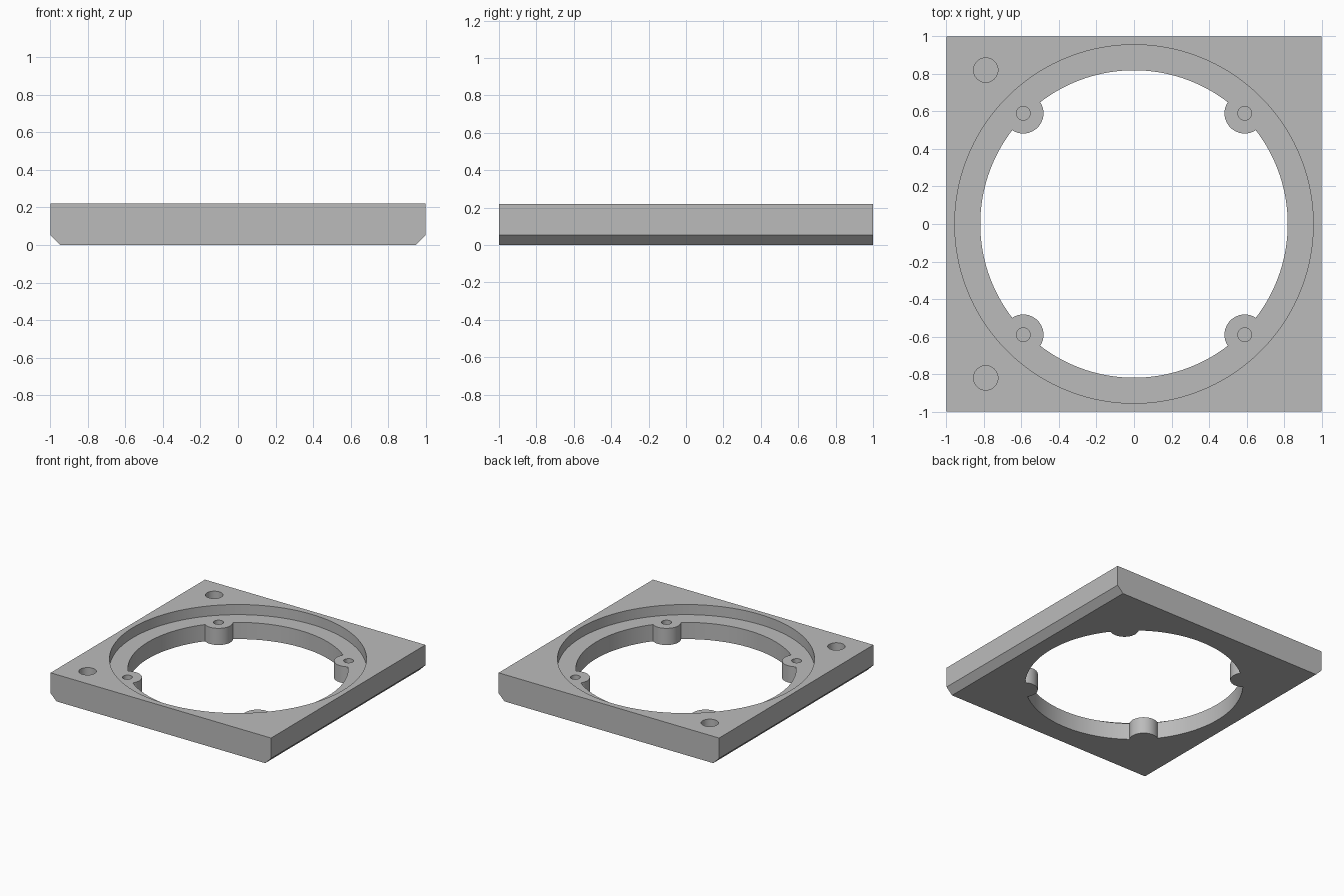
import bpy
import bmesh
import math

cube = bpy.data.objects.get("Cube")
if cube:
    bpy.data.objects.remove(cube, do_unlink=True)

HEIGHT = 0.22        # plate thickness
CHAMFER = 0.053      # lower bevel on the left and right sides
FLOOR = 0.137        # level of the recessed ledge
BOSS = 0.59          # screw boss offset from the centre

grey = bpy.data.materials.new("plain_grey")
grey.use_nodes = True
colour = (0.5, 0.5, 0.5, 1)
grey.diffuse_color = colour
grey.node_tree.nodes["Principled BSDF"].inputs["Base Color"].default_value = colour


def add_object(name, bm):
    bmesh.ops.recalc_face_normals(bm, faces=bm.faces)
    mesh = bpy.data.meshes.new(name)
    bm.to_mesh(mesh)
    bm.free()
    mesh.materials.append(grey)
    obj = bpy.data.objects.new(name, mesh)
    bpy.context.collection.objects.link(obj)
    return obj


def cylinder(name, x, y, radius, bottom, top, sides):
    bm = bmesh.new()
    bmesh.ops.create_cone(bm, cap_ends=True, segments=sides, radius1=radius,
                          radius2=radius, depth=top - bottom)
    bmesh.ops.translate(bm, verts=bm.verts, vec=(x, y, (top + bottom) / 2))
    return add_object(name, bm)


def cut(target, cutter):
    mod = target.modifiers.new("cut", 'BOOLEAN')
    mod.operation = 'DIFFERENCE'
    mod.solver = 'EXACT'
    mod.object = cutter
    bpy.context.view_layer.objects.active = target
    bpy.ops.object.modifier_apply(modifier=mod.name)
    bpy.data.objects.remove(cutter, do_unlink=True)


# Square plate with bevelled lower side edges
bm = bmesh.new()
inner = 1 - CHAMFER
profile = [(-inner, 0), (inner, 0), (1, CHAMFER), (1, HEIGHT), (-1, HEIGHT), (-1, CHAMFER)]
face = bm.faces.new([bm.verts.new((x, -1, z)) for x, z in profile])
sweep = bmesh.ops.extrude_face_region(bm, geom=[face])
bmesh.ops.translate(bm, vec=(0, 2, 0),
                    verts=[v for v in sweep["geom"] if isinstance(v, bmesh.types.BMVert)])
plate = add_object("mounting_plate", bm)

corners = [(x, y) for x in (-BOSS, BOSS) for y in (-BOSS, BOSS)]

# Central opening, leaving four round screw bosses
opening = cylinder("opening_cutter", 0, 0, 0.819, -0.1, 0.3, 160)
for x, y in corners:
    cut(opening, cylinder("boss_cutter", x, y, 0.108, -0.2, 0.4, 48))
cut(plate, opening)

# Circular recess around the opening
cut(plate, cylinder("recess_cutter", 0, 0, 0.955, FLOOR, 0.4, 160))

# Blind screw holes in the bosses
for x, y in corners:
    cut(plate, cylinder("screw_hole_cutter", x, y, 0.037, 0.04, 0.3, 32))

# Blind locating holes in the two right-hand corners
for y in (-0.82, 0.82):
    cut(plate, cylinder("locating_hole_cutter", -0.79, y, 0.065, 0.11, 0.3, 40))

# Smooth round walls, crisp edges
bpy.ops.object.select_all(action='DESELECT')
plate.select_set(True)
bpy.context.view_layer.objects.active = plate
bpy.ops.object.shade_smooth_by_angle(angle=math.radians(30))
